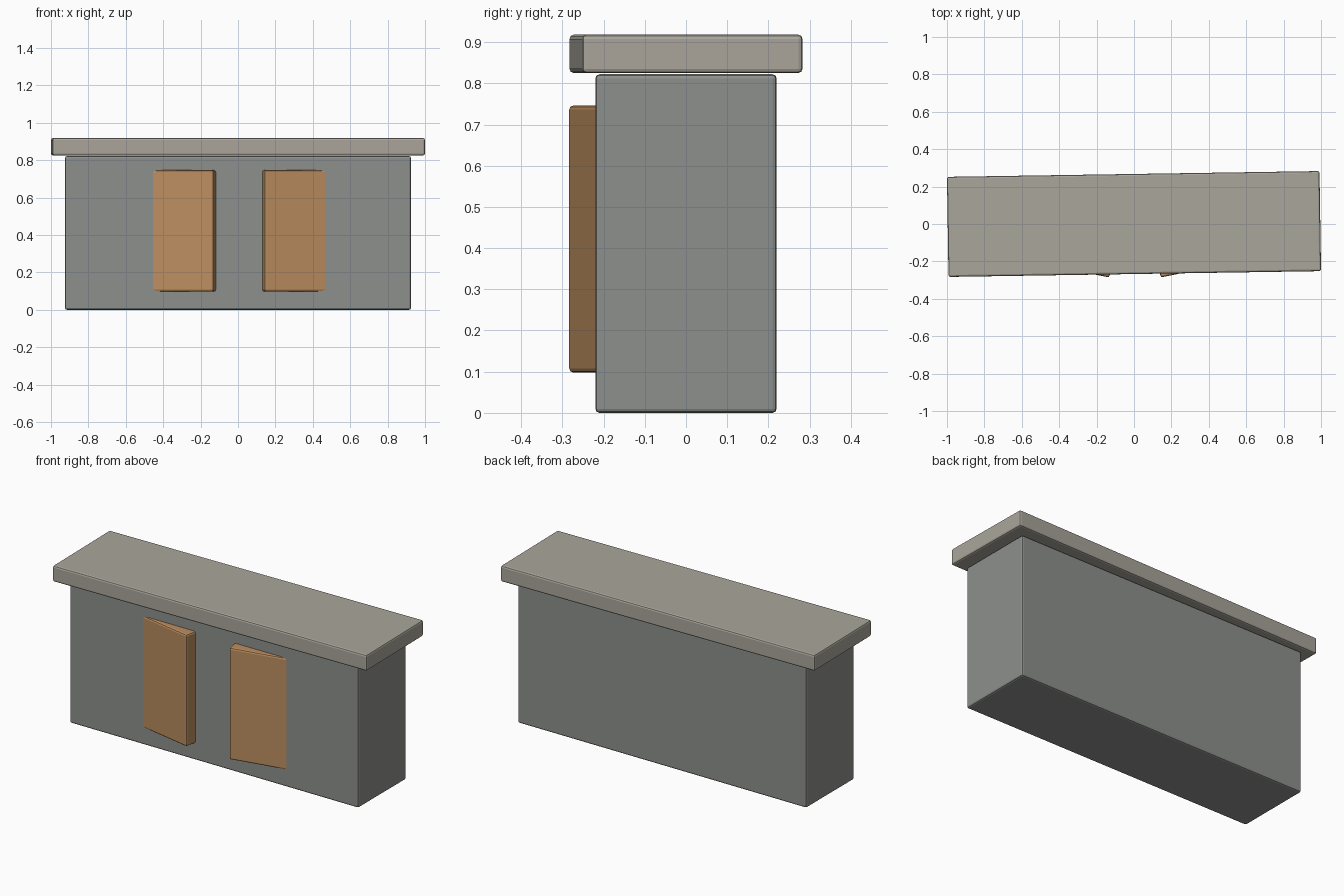
import bpy
from math import sin, cos

if "Cube" in bpy.data.objects:
    bpy.data.objects.remove(bpy.data.objects["Cube"])


def material(name, rgb):
    m = bpy.data.materials.new(name)
    m.diffuse_color = (*rgb, 1)
    m.use_nodes = True
    m.node_tree.nodes["Principled BSDF"].inputs["Base Color"].default_value = m.diffuse_color
    return m


def rounded_box(name, size, center, mat, turn=0.0, bevel=0.01):
    bpy.ops.mesh.primitive_cube_add(size=1, location=center)
    ob = bpy.context.object
    ob.name = name
    ob.scale = size
    bpy.ops.object.transform_apply(location=False, rotation=False, scale=True)
    ob.rotation_euler.z = turn
    mod = ob.modifiers.new("edge_bevel", 'BEVEL')
    mod.width = bevel
    mod.segments = 2
    ob.data.materials.append(mat)
    return ob


stone = material("stone_body", (0.27, 0.28, 0.265))
slab = material("stone_slab", (0.40, 0.38, 0.33))
wood = material("wood", (0.50, 0.27, 0.115))

# Counter body and slightly skewed top slab
rounded_box("counter_body", (1.85, 0.44, 0.822), (0, 0, 0.411), stone)
rounded_box("counter_top", (1.992, 0.535, 0.093), (0, 0, 0.8715), slab, turn=0.0155)

# Two doors angled outwards, their outer edges sunk into the body
angle, width, thick, height = 0.2, 0.40, 0.08, 0.648
for name, side, corner_x in (("left_door", -1, -0.132), ("right_door", 1, 0.143)):
    x = corner_x + side * (width / 2 * cos(angle) - thick / 2 * sin(angle))
    y = -0.2855 + width / 2 * sin(angle) + thick / 2 * cos(angle)
    rounded_box(name, (width, thick, height), (x, y, 0.422), wood, turn=side * angle)
